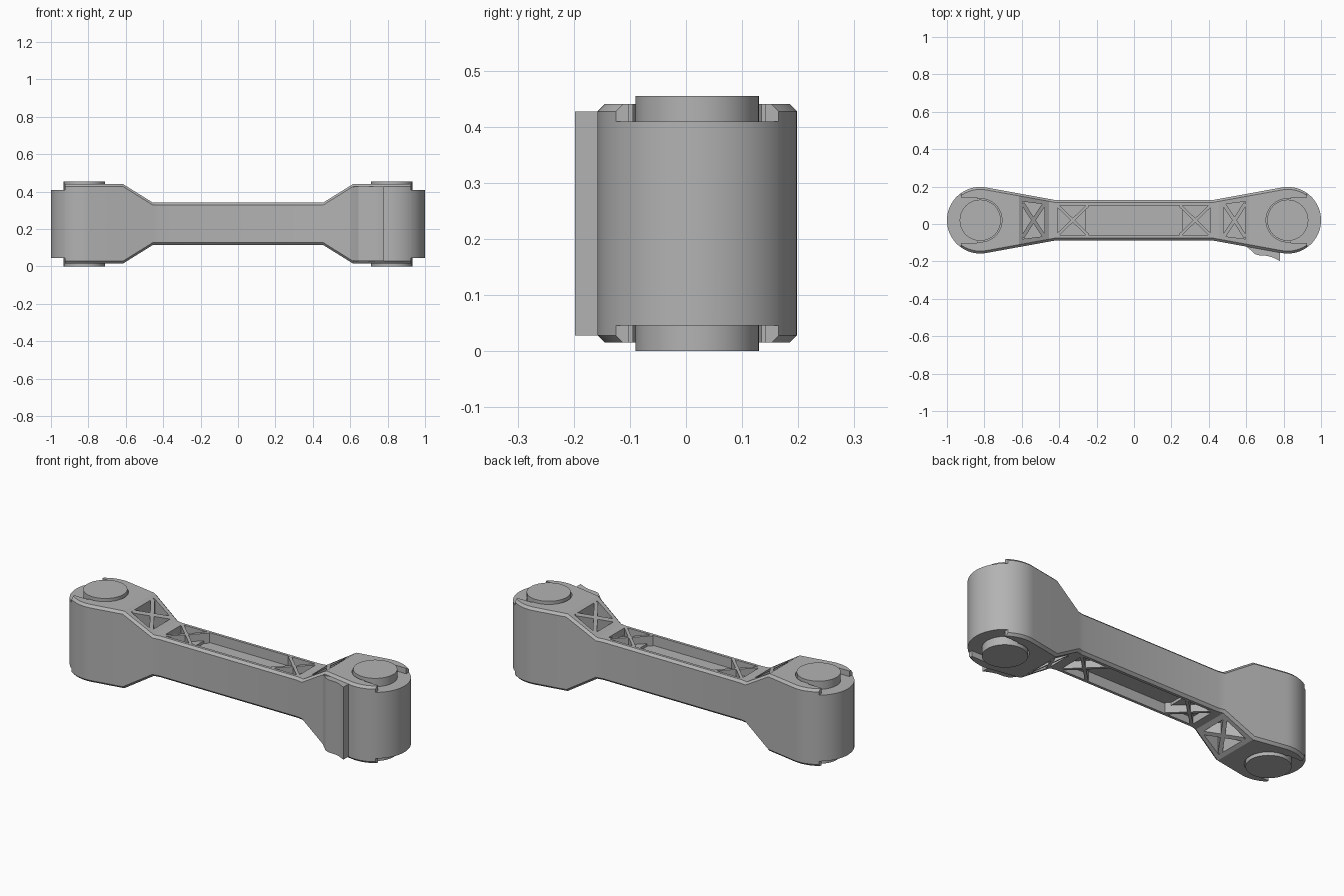
import bpy, bmesh
from math import sin, cos, radians

if "Cube" in bpy.data.objects:
    bpy.data.objects.remove(bpy.data.objects["Cube"])

YC, ZC = 0.02, 0.2275        # symmetry planes of the arm
EYE_X, EYE_R = 0.822, 0.178  # rounded ends
BOSS_R = 0.11
MID_H, END_H, EYE_H = 0.113, 0.2125, 0.182
CHAMFER = 0.013

grey = bpy.data.materials.new("matte grey")
grey.use_nodes = True
grey.diffuse_color = (0.45, 0.45, 0.45, 1)
grey.node_tree.nodes["Principled BSDF"].inputs["Base Color"].default_value = (0.45, 0.45, 0.45, 1)


def half_height(x):
    t = min(max((abs(x) - 0.455) / 0.16, 0), 1)
    return MID_H + t * (END_H - MID_H)


def make(name, bm):
    bmesh.ops.recalc_face_normals(bm, faces=bm.faces)
    mesh = bpy.data.meshes.new(name)
    bm.to_mesh(mesh)
    bm.free()
    ob = bpy.data.objects.new(name, mesh)
    bpy.context.collection.objects.link(ob)
    mesh.materials.append(grey)
    return ob


def loft(bm, rings):
    rows = [[bm.verts.new(p) for p in ring] for ring in rings]
    n = len(rows[0])
    for a, b in zip(rows, rows[1:]):
        for i in range(n):
            bm.faces.new((a[i], a[(i + 1) % n], b[(i + 1) % n], b[i]))
    bm.faces.new(rows[0])
    bm.faces.new(rows[-1])


def prism(name, pts, bottom, top):
    """Upright prism; bottom and top are functions of x."""
    bm = bmesh.new()
    loft(bm, [[(x, y, f(x)) for x, y in pts] for f in (bottom, top)])
    return make(name, bm)


def box(name, x0, x1, half_y, z0, z1):
    pts = [(x0, YC - half_y), (x1, YC - half_y), (x1, YC + half_y), (x0, YC + half_y)]
    return prism(name, pts, lambda x: z0, lambda x: z1)


def cylinder(name, x, r, z0, z1):
    pts = [(x + r * cos(radians(a)), YC + r * sin(radians(a))) for a in range(0, 360, 6)]
    return prism(name, pts, lambda x: z0, lambda x: z1)


def cut(target, cutter):
    mod = target.modifiers.new("cut", "BOOLEAN")
    mod.operation, mod.solver, mod.object = "DIFFERENCE", "EXACT", cutter
    bpy.context.view_layer.objects.active = target
    bpy.ops.object.modifier_apply(modifier=mod.name)
    bpy.data.objects.remove(cutter)


def smooth(ob):
    bpy.ops.object.select_all(action="DESELECT")
    ob.select_set(True)
    bpy.context.view_layer.objects.active = ob
    bpy.ops.object.shade_smooth_by_angle(angle=radians(25))


# Arm body: chamfered cross-sections lofted along x
tangent = radians(100.4)
arc = [tangent * (1 - i / 24) for i in range(24)] + [radians(1.5)]
stations = [(EYE_X + EYE_R * cos(a), EYE_R * sin(a)) for a in arc]
tx, tw = stations[0]
flank = [(x, 0.108 + (tw - 0.108) * (x - 0.42) / (tx - 0.42)) for x in (0.42, 0.455, 0.615)]
half = flank + stations
sections = [(-x, w) for x, w in reversed(half)] + half


def section(x, w):
    h = half_height(x)
    c = min(CHAMFER, w * 0.5)
    corner = [(w, h - CHAMFER), (w - c, h)]
    right = corner + [(-a, b) for a, b in reversed(corner)]
    return [(x, YC + a, ZC + b) for a, b in right + [(-a, -b) for a, b in right]]


bm = bmesh.new()
loft(bm, [section(x, w) for x, w in sections])
arm = make("arm_body", bm)

# Recesses around the bosses and lightening pockets, above and below
for s in (1, -1):
    def span(inner, outer=0.3):
        return sorted((ZC + s * inner, ZC + s * outer))

    cut(arm, box("pocket_cutter", -0.26, 0.26, 0.08, *span(MID_H - 0.055)))
    for m in (1, -1):
        def xs(a, b):
            return sorted((m * a, m * b))

        cut(arm, box("tip_cutter", *xs(0.925, 1.1), 0.3, *span(EYE_H)))
        cut(arm, box("slot_cutter", *xs(0.84, 1.1), 0.122, *span(EYE_H)))
        cut(arm, cylinder("ring_cutter", m * EYE_X, 0.116, *span(EYE_H)))
        cut(arm, box("truss_cutter", *xs(0.25, 0.41), 0.08, *span(MID_H - 0.04)))
        trapezoid = [(m * 0.478, YC - 0.085), (m * 0.596, YC - 0.1),
                     (m * 0.596, YC + 0.1), (m * 0.478, YC + 0.085)]
        lo, hi = span(MID_H - 0.02)
        cut(arm, prism("slope_cutter", trapezoid, lambda x: lo, lambda x: hi))
smooth(arm)


# Crossed ribs flush with the outer surface
def rib(name, x0, x1, half_y, width, depth, s):
    dx, dy = x1 - x0, 2 * half_y
    length = (dx * dx + dy * dy) ** 0.5
    nx, ny = -dy / length * width / 2, dx / length * width / 2
    for d in (1, -1):
        a, b = (x0, -half_y), (x1, half_y)
        pts = [(a[0] + nx, a[1] + ny), (b[0] + nx, b[1] + ny),
               (b[0] - nx, b[1] - ny), (a[0] - nx, a[1] - ny)]
        prism(name, [(x, YC + d * y) for x, y in pts],
              lambda x: ZC + s * (MID_H - depth), lambda x: ZC + s * half_height(x))


for s in (1, -1):
    for m in (1, -1):
        rib("truss_rib", m * 0.245, m * 0.41, 0.08, 0.016, 0.056, s)
        rib("slope_rib", m * 0.478, m * 0.596, 0.09, 0.02, 0.022, s)

# Pivot bosses through both ends
for side, m in (("left", 1), ("right", -1)):
    smooth(cylinder(side + "_boss", m * EYE_X, BOSS_R, 0, 2 * ZC))

# Curved catch on the front of the left end
catch = [(0.6, -0.12), (0.625, -0.14), (0.645, -0.16), (0.67, -0.168), (0.71, -0.17),
         (0.74, -0.178), (0.765, -0.19), (0.78, -0.198), (0.78, -0.14), (0.7, -0.12)]
smooth(prism("catch", catch,
             lambda x: ZC + CHAMFER - half_height(x), lambda x: ZC - CHAMFER + half_height(x)))
